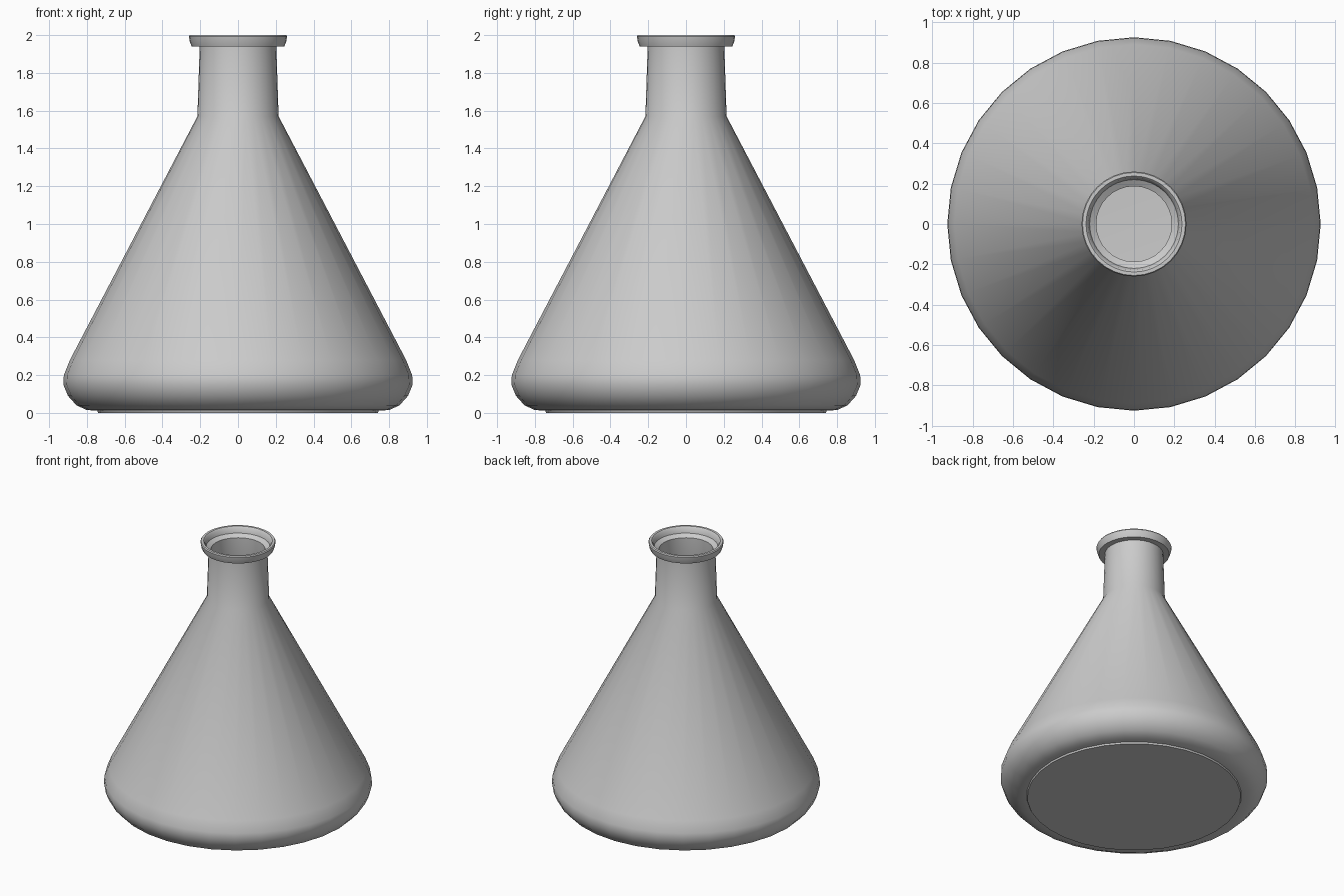
import bpy, bmesh, math

if "Cube" in bpy.data.objects:
    bpy.data.objects.remove(bpy.data.objects["Cube"])

SEGMENTS = 32


def lathe(name, profile):
    """Revolve a list of (radius, height) points around the z axis."""
    bm = bmesh.new()
    verts = [bm.verts.new((r, 0, z)) for r, z in profile]
    edges = [bm.edges.new(pair) for pair in zip(verts, verts[1:])]
    bmesh.ops.spin(bm, geom=verts + edges, cent=(0, 0, 0), axis=(0, 0, 1),
                   angle=2 * math.pi, steps=SEGMENTS)
    bmesh.ops.remove_doubles(bm, verts=bm.verts, dist=0.0005)
    bmesh.ops.recalc_face_normals(bm, faces=bm.faces)
    mesh = bpy.data.meshes.new(name)
    bm.to_mesh(mesh)
    bm.free()
    obj = bpy.data.objects.new(name, mesh)
    bpy.context.collection.objects.link(obj)
    bpy.ops.object.select_all(action='DESELECT')
    obj.select_set(True)
    bpy.context.view_layer.objects.active = obj
    bpy.ops.object.shade_smooth_by_angle(angle=math.radians(35))
    return obj


# Outside: foot, rounded base, cone, neck and flared lip
outer = [(0, 0), (0.74, 0), (0.745, 0.012), (0.80, 0.015), (0.855, 0.04),
         (0.90, 0.09), (0.925, 0.15), (0.922, 0.20), (0.89, 0.28),
         (0.215, 1.57), (0.203, 1.94), (0.245, 1.94), (0.255, 1.965),
         (0.26, 1.992), (0.255, 2.0)]

# Inside: mouth, neck bore, cone wall and floor
inner = [(0.238, 2.0), (0.228, 1.99), (0.22, 1.955), (0.187, 1.935),
         (0.199, 1.567), (0.873, 0.277), (0.905, 0.20), (0.907, 0.155),
         (0.885, 0.10), (0.845, 0.055), (0.79, 0.03), (0.74, 0.02), (0, 0.02)]

lathe("flask_body", outer + inner)
